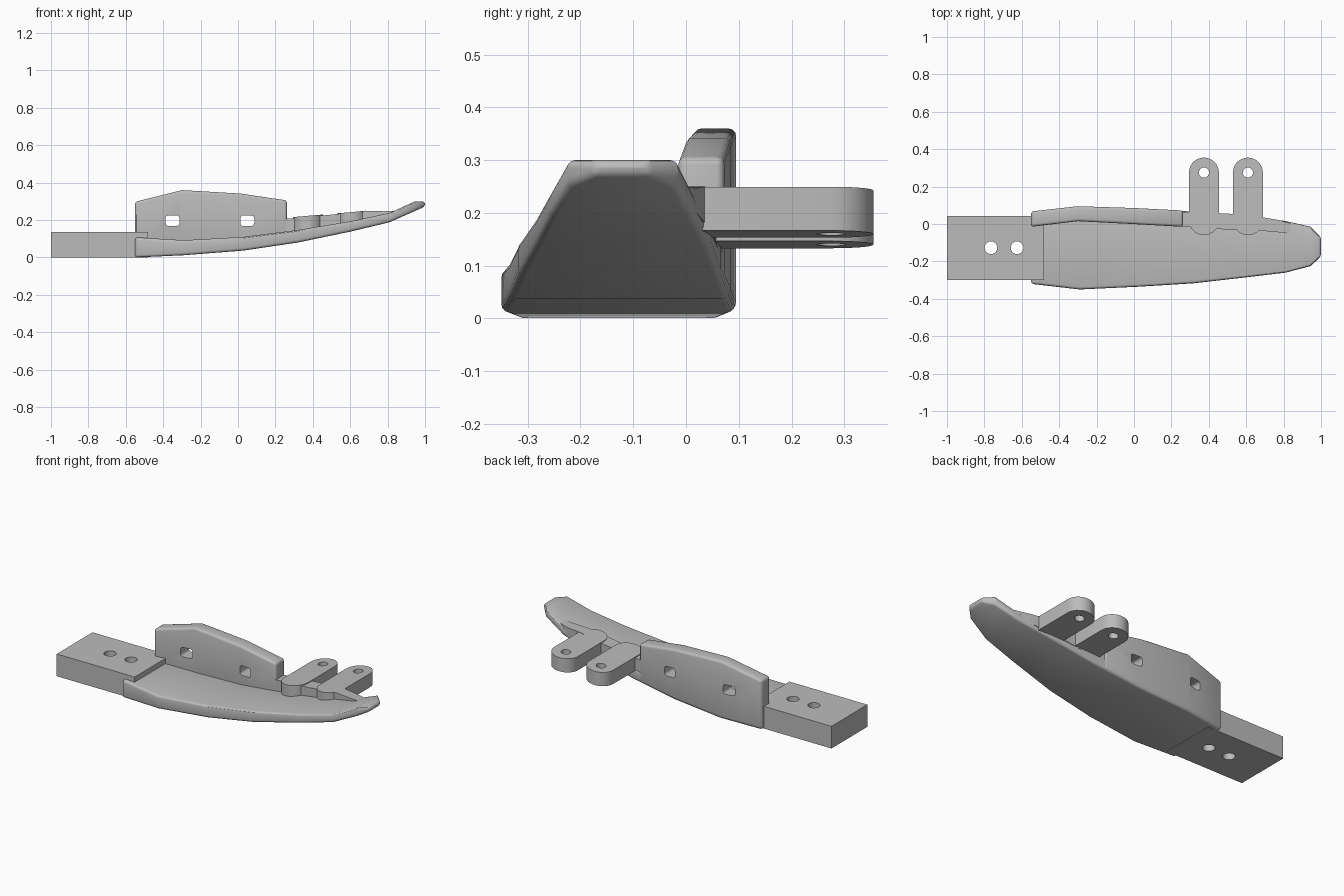
import bpy, bmesh, math
from mathutils import Matrix

if "Cube" in bpy.data.objects:
    bpy.data.objects.remove(bpy.data.objects["Cube"])

grey = bpy.data.materials.new("plain_grey")
grey.use_nodes = True
grey.diffuse_color = (0.5, 0.5, 0.5, 1)
grey.node_tree.nodes["Principled BSDF"].inputs["Base Color"].default_value = (0.5, 0.5, 0.5, 1)


def finish(bm, name):
    bmesh.ops.recalc_face_normals(bm, faces=bm.faces)
    mesh = bpy.data.meshes.new(name)
    bm.to_mesh(mesh)
    bm.free()
    obj = bpy.data.objects.new(name, mesh)
    bpy.context.collection.objects.link(obj)
    mesh.materials.append(grey)
    return obj


def loft(name, stations):
    """Skin box sections given as (x, front y, back y, bottom z, top z)."""
    bm = bmesh.new()
    rings = [[bm.verts.new((x, y, z)) for y, z in ((f, b), (k, b), (k, t), (f, t))]
             for x, f, k, b, t in stations]
    for a, b in zip(rings, rings[1:]):
        for i in range(4):
            j = (i + 1) % 4
            bm.faces.new((a[i], a[j], b[j], b[i]))
    bm.faces.new(rings[0])
    bm.faces.new(rings[-1])
    return finish(bm, name)


def prism(name, outline, low, high, slope=0):
    """Extrude an xy outline upward, tilting it along x."""
    bm = bmesh.new()
    face = bm.faces.new([bm.verts.new((x, y, low + slope * x)) for x, y in outline])
    top = bmesh.ops.extrude_face_region(bm, geom=[face])["geom"]
    bmesh.ops.translate(bm, vec=(0, 0, high - low),
                        verts=[v for v in top if isinstance(v, bmesh.types.BMVert)])
    return finish(bm, name)


def capsule(x, y0, y1, r, n=14):
    arc = [math.pi * i / n for i in range(n + 1)]
    return ([(x + r * math.cos(a), y1 + r * math.sin(a)) for a in arc] +
            [(x - r * math.cos(a), y0 - r * math.sin(a)) for a in arc])


def circle(x, y, r, n=28):
    return [(x + r * math.cos(2 * math.pi * i / n), y + r * math.sin(2 * math.pi * i / n))
            for i in range(n)]


def apply_mod(obj, kind, **settings):
    bpy.ops.object.select_all(action="DESELECT")
    bpy.context.view_layer.objects.active = obj
    obj.select_set(True)
    mod = obj.modifiers.new(kind.title(), kind)
    for key, value in settings.items():
        setattr(mod, key, value)
    bpy.ops.object.modifier_apply(modifier=mod.name)


def bevel(obj, width):
    apply_mod(obj, "BEVEL", width=width, segments=3, limit_method="ANGLE",
              angle_limit=math.radians(35))


def cut(obj, cutter):
    apply_mod(obj, "BOOLEAN", operation="DIFFERENCE", object=cutter, solver="EXACT")
    bpy.data.objects.remove(cutter)


# Curved deck, tapering up to the nose
deck = loft("curved_deck", [
    (-0.55, -0.32, 0.065, 0.0, 0.108), (-0.29, -0.35, 0.093, 0.012, 0.092),
    (0.03, -0.335, 0.082, 0.037, 0.11), (0.32, -0.317, 0.066, 0.08, 0.147),
    (0.6, -0.285, 0.045, 0.138, 0.193), (0.81, -0.26, 0.016, 0.188, 0.238),
    (0.945, -0.225, -0.015, 0.248, 0.3), (1.0, -0.172, -0.072, 0.272, 0.3)])
bevel(deck, 0.015)

# Tall side wall with two rounded slots
wall = loft("side_wall", [
    (-0.551, -0.015, 0.067, 0.006, 0.297), (-0.3, 0.015, 0.095, 0.016, 0.36),
    (0.01, -0.001, 0.085, 0.04, 0.342), (0.262, -0.015, 0.072, 0.075, 0.305)])
bevel(wall, 0.014)
for x in (-0.35, 0.05):
    slot = prism("slot_cutter", [(x - 0.037, 0.168), (x + 0.037, 0.168),
                                 (x + 0.037, 0.225), (x - 0.037, 0.225)], -0.3, 0.3)
    slot.data.transform(Matrix.Rotation(math.pi / 2, 4, "X"))
    apply_mod(slot, "BEVEL", width=0.016, segments=4, limit_method="ANGLE")
    cut(wall, slot)

# Rear tongue block with two bolt holes
tongue = prism("tongue_block", [(-1, -0.3), (-0.48, -0.3), (-0.48, 0.042), (-1, 0.042)],
               0.001, 0.135)
for x in (-0.765, -0.625):
    cut(tongue, prism("bolt_cutter", circle(x, -0.127, 0.034), -0.2, 0.4))

# Raised web joining the lugs to the deck
web = loft("lug_web", [
    (0.25, -0.012, 0.066, 0.11, 0.206), (0.5, -0.03, 0.056, 0.15, 0.229),
    (0.68, -0.036, 0.037, 0.18, 0.25), (0.78, -0.045, 0.02, 0.2, 0.247),
    (0.86, -0.055, -0.005, 0.23, 0.25)])

# Pair of rounded mounting lugs, tilted with the deck
lugs = []
for name, x in (("rear_lug", 0.374), ("front_lug", 0.609)):
    lug = prism(name, capsule(x, 0.02, 0.275, 0.08), 0.108, 0.191, 0.085)
    cut(lug, prism("lug_cutter", circle(x, 0.275, 0.027), -0.2, 0.6))
    lugs.append(lug)

# Smooth rounded surfaces, keeping hard edges sharp
bpy.ops.object.select_all(action="DESELECT")
for obj in [deck, wall, tongue, web] + lugs:
    obj.select_set(True)
bpy.context.view_layer.objects.active = deck
bpy.ops.object.shade_smooth_by_angle(angle=math.radians(30))
